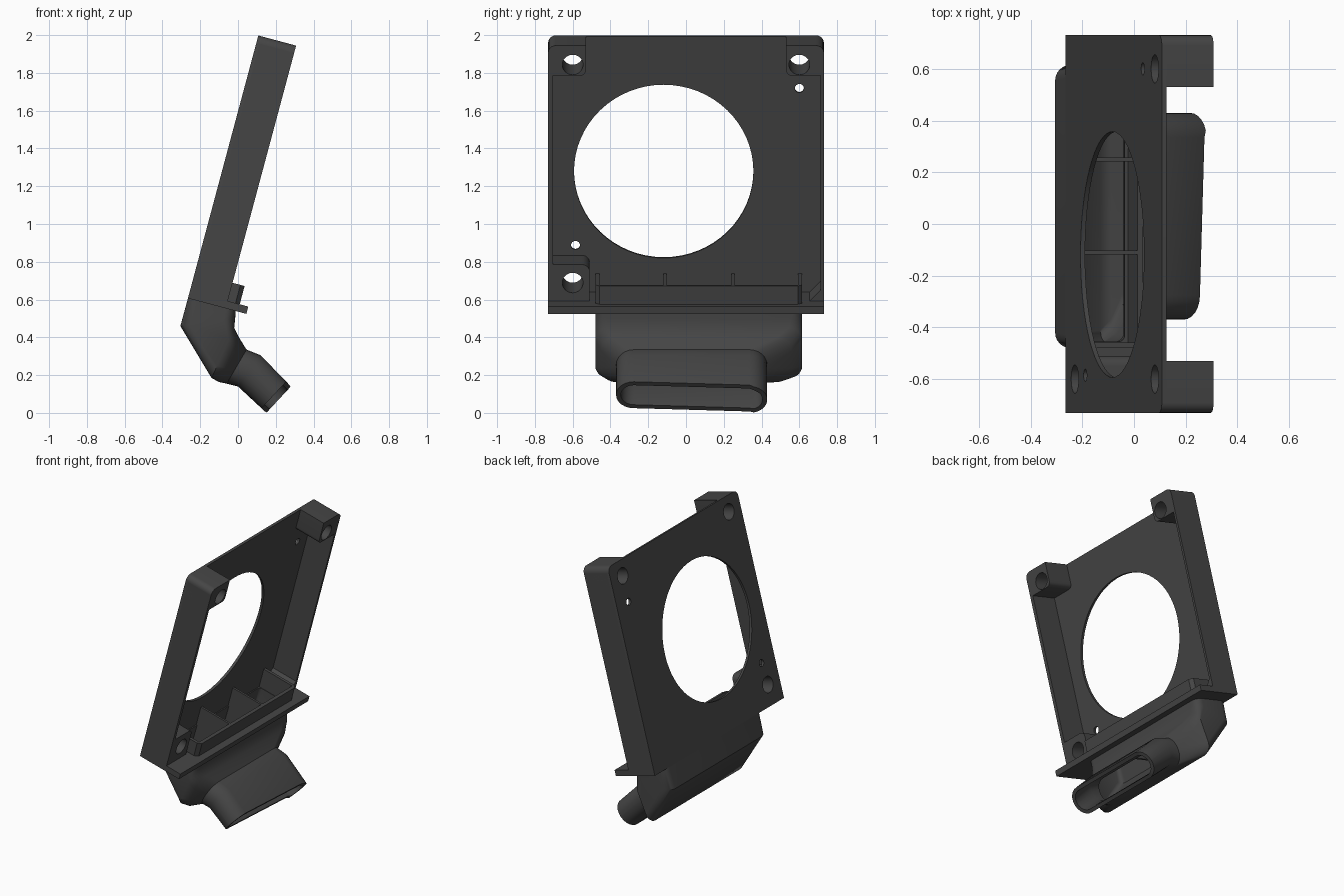
import bpy, bmesh, math
from mathutils import Matrix, Vector

if "Cube" in bpy.data.objects:
    bpy.data.objects.remove(bpy.data.objects["Cube"])

plastic = bpy.data.materials.new("dark grey plastic")
plastic.diffuse_color = (0.06, 0.06, 0.06, 1)
plastic.use_nodes = True
plastic.node_tree.nodes["Principled BSDF"].inputs["Base Color"].default_value = plastic.diffuse_color

# Tilted frame: u = out of the plate, y = sideways, v = up the plate
TILT = Matrix.Translation((-0.265, 0, 0.607)) @ Matrix.Rotation(math.radians(15), 4, 'Y')


def finish(name, bm, matrix=Matrix()):
    bmesh.ops.recalc_face_normals(bm, faces=bm.faces)
    bm.transform(matrix)
    mesh = bpy.data.meshes.new(name)
    bm.to_mesh(mesh)
    bm.free()
    mesh.materials.append(plastic)
    ob = bpy.data.objects.new(name, mesh)
    bpy.context.collection.objects.link(ob)
    return ob


def rounded(a0, a1, b0, b1, radii, steps=6):
    """Rectangle outline, radii start at (a0, b0) and run counter-clockwise."""
    pts = []
    corners = [(a0, b0, 1, 1), (a1, b0, -1, 1), (a1, b1, -1, -1), (a0, b1, 1, -1)]
    for k, ((a, b, sa, sb), r) in enumerate(zip(corners, radii)):
        if r == 0:
            pts.append((a, b))
            continue
        for i in range(steps + 1):
            t = math.pi * (1 + k / 2) + math.pi / 2 * i / steps
            pts.append((a + sa * r + r * math.cos(t), b + sb * r + r * math.sin(t)))
    return pts


def prism(name, outline, h0, h1, axis='u'):
    """Extrude an outline of (y, v) along u, or of (u, y) along v."""
    bm = bmesh.new()
    place = (lambda p, h: (h, p[0], p[1])) if axis == 'u' else (lambda p, h: (p[0], p[1], h))
    face = bm.faces.new([bm.verts.new(place(p, h0)) for p in outline])
    ext = bmesh.ops.extrude_face_region(bm, geom=[face])
    move = Vector(place((0, 0), h1 - h0))
    bmesh.ops.translate(bm, vec=move, verts=[g for g in ext['geom'] if isinstance(g, bmesh.types.BMVert)])
    return finish(name, bm, TILT)


def box(name, u, y, v):
    return prism(name, rounded(*y, *v, (0, 0, 0, 0)), *u)


def drill(ob, holes):
    """Cut round holes (y, v, radius) through a part along u."""
    for y, v, r in holes:
        n = 64 if r > 0.2 else 24
        ring = [(y + r * math.cos(2 * math.pi * i / n), v + r * math.sin(2 * math.pi * i / n)) for i in range(n)]
        cutter = prism("cutter", ring, -0.1, 0.4)
        mod = ob.modifiers.new("hole", 'BOOLEAN')
        mod.object, mod.operation, mod.solver = cutter, 'DIFFERENCE', 'EXACT'
        bpy.context.view_layer.update()
        cut = bpy.data.meshes.new_from_object(ob.evaluated_get(bpy.context.evaluated_depsgraph_get()))
        ob.modifiers.clear()
        ob.data = cut
        bpy.data.objects.remove(cutter)


def smooth(ob, angle=30):
    bpy.ops.object.select_all(action='DESELECT')
    ob.select_set(True)
    bpy.context.view_layer.objects.active = ob
    bpy.ops.object.shade_smooth_by_angle(angle=math.radians(angle))


W, H, D = 0.73, 1.44, 0.207
SCREW = 0.055
screws = [(-0.6, 0.14, SCREW), (-0.6, 1.335, SCREW), (0.6, 1.335, SCREW)]

# Back plate with the fan opening, screw holes and pin holes
plate = prism("back_plate", rounded(-W, W, 0, H, (0, 0, 0.04, 0.04)), 0, 0.018)
drill(plate, screws + [(-0.118, 0.70, 0.475), (0.6, 1.155, 0.024), (-0.585, 0.295, 0.024)])

# Side walls
box("left_wall", (0, D), (-W, -0.705), (0, H - 0.04))
box("right_wall", (0, D), (0.713, W), (0, H - 0.04))

# Screw blocks in three corners
blocks = [
    prism("top_left_block", rounded(-W, -0.53, 1.275, H, (0, 0.03, 0, 0.04)), 0, D),
    prism("top_right_block", rounded(0.53, W, 1.275, H, (0.03, 0, 0.04, 0)), 0, D),
    prism("bottom_left_block", rounded(-W, -0.51, 0, 0.24, (0, 0, 0.04, 0)), 0, D),
]
for block, hole in zip(blocks, (screws[1], screws[2], screws[0])):
    drill(block, [hole])
for ob in [plate] + blocks:
    smooth(ob)

# Flange strips around the duct mouth
box("flange_front", (0.25, 0.32), (-W, W), (0, 0.04))
box("flange_left", (0, 0.25), (-W, -0.46), (0, 0.04))
box("flange_right", (0, 0.25), (0.595, W), (0, 0.04))
prism("corner_gusset", [(0.655, 0.04), (0.713, 0.04), (0.713, 0.1)], 0, D)

# Raised lip around the duct mouth
Y0, Y1 = -0.48, 0.615
lip = [(0, Y0), (0.25, Y0), (0.273, Y0 + 0.023), (0.273, Y1 - 0.023), (0.25, Y1), (0, Y1),
       (0, Y1 - 0.022), (0.25, Y1 - 0.022), (0.25, Y0 + 0.022), (0, Y0 + 0.022)]
prism("duct_lip", lip, 0, 0.14, 'v')

# Guide vanes across the duct mouth
for i, y in enumerate((-0.11, 0.25)):
    box(f"guide_vane_{i + 1}", (0.01, 0.255), (y - 0.008, y + 0.008), (-0.12, 0.14))

# Hollow duct: sections of (back x,z), (front x,z), y range, corner radius
sections = [
    ((-0.265, 0.607), (-0.012, 0.54), Y0, Y1, 0.05),
    ((-0.305, 0.46), (-0.015, 0.50), Y0, Y1, 0.06),
    ((-0.14, 0.185), (-0.02, 0.45), Y0, Y1, 0.07),
    ((-0.10, 0.163), (0.005, 0.40), -0.45, 0.56, 0.08),
    ((-0.06, 0.155), (0.045, 0.335), -0.37, 0.43, 0.095),
    ((0.0, 0.14), (0.12, 0.305), -0.37, 0.43, 0.095),
    ((0.125, 0.025), (0.255, 0.165), -0.37, 0.43, 0.094),
]
bm = bmesh.new()


def section_ring(sec, inset, last):
    back, front, y0, y1, r = sec
    b, f = Vector(back), Vector(front)
    length = (f - b).length
    d = (f - b) / length
    ring = []
    for s, y in rounded(inset, length - inset, y0 + inset, y1 - inset, [r - inset] * 4):
        p = b + d * s
        if last:  # outlet runs longer toward one end
            p += Vector((0.025, -0.025)) * min(1, max(0, (y - 0.28) / 0.08))
        ring.append(bm.verts.new((p.x, y, p.y)))
    return ring


n = len(sections)
rings = [section_ring(s, 0, i == n - 1) for i, s in enumerate(sections)]
rings += [section_ring(s, 0.025, i == n - 1) for i, s in reversed(list(enumerate(sections)))]
for r0, r1 in zip(rings, rings[1:] + rings[:1]):
    m = len(r0)
    for k in range(m):
        bm.faces.new((r0[k], r0[(k + 1) % m], r1[(k + 1) % m], r1[k]))
smooth(finish("air_duct", bm), 35)
